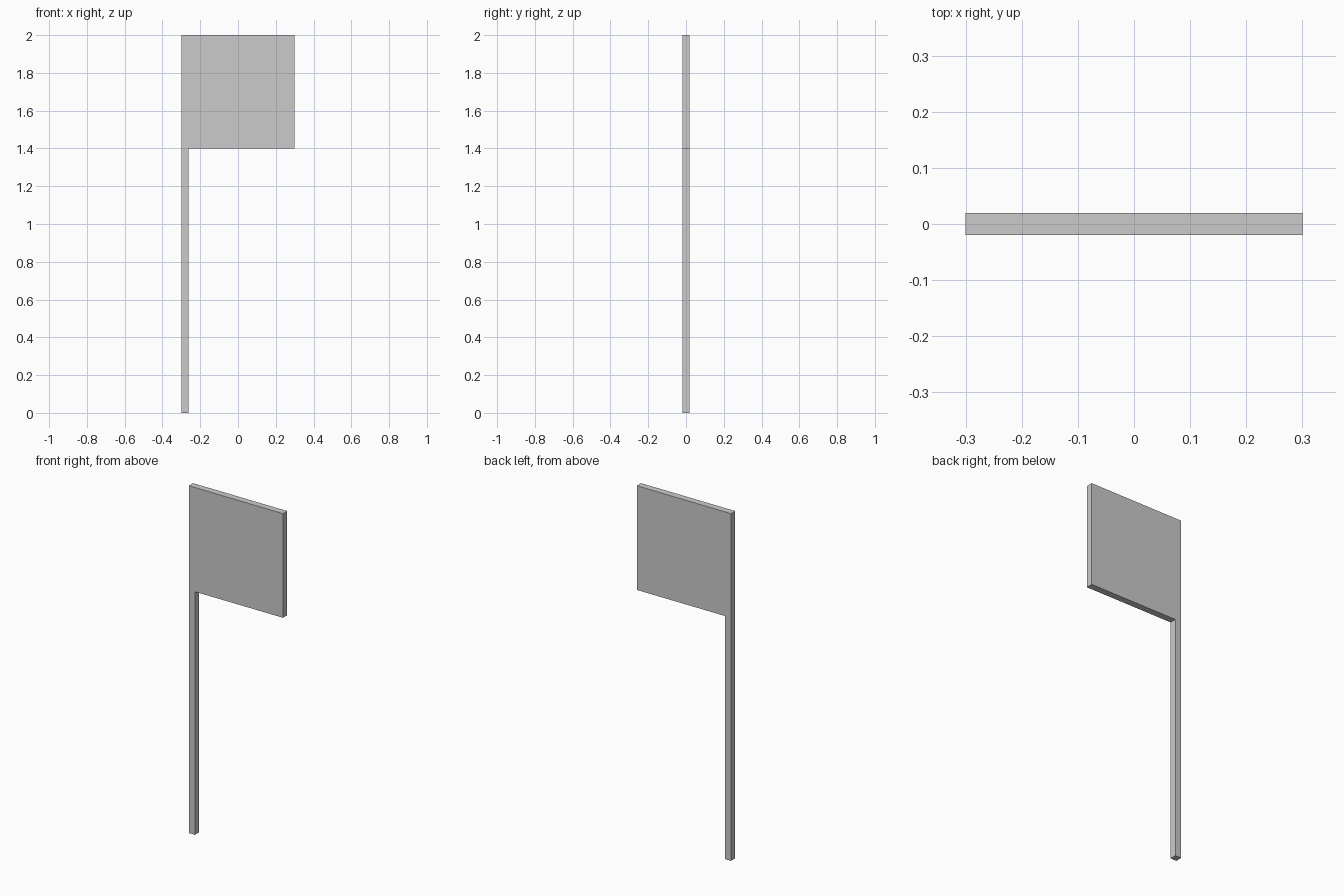
import bpy, bmesh

if "Cube" in bpy.data.objects:
    bpy.data.objects.remove(bpy.data.objects["Cube"])

HALF_W = 0.30      # half width of the panel
POST = 0.039       # post width and overall thickness
PANEL_Z = 1.40     # underside of the panel
TOP = 2.0

# Post and panel are flush, so they share one outline in the xz plane
outline = [
    (-HALF_W, 0), (-HALF_W + POST, 0), (-HALF_W + POST, PANEL_Z),
    (HALF_W, PANEL_Z), (HALF_W, TOP), (-HALF_W, TOP),
]

# Fill the outline and extrude it through the thickness
bm = bmesh.new()
face = bm.faces.new([bm.verts.new((x, -POST / 2, z)) for x, z in outline])
back = bmesh.ops.extrude_face_region(bm, geom=[face])["geom"]
bmesh.ops.translate(bm, vec=(0, POST, 0),
                    verts=[v for v in back if isinstance(v, bmesh.types.BMVert)])
if not face.is_valid or len(bm.faces) < 8:
    # keep the front cap so the solid is closed
    bm.faces.new([v for v in bm.verts if v.co.y < 0])
bmesh.ops.recalc_face_normals(bm, faces=bm.faces)

mesh = bpy.data.meshes.new("sign_post_and_panel")
bm.to_mesh(mesh)
bm.free()
sign = bpy.data.objects.new("sign_post_and_panel", mesh)
bpy.context.collection.objects.link(sign)
